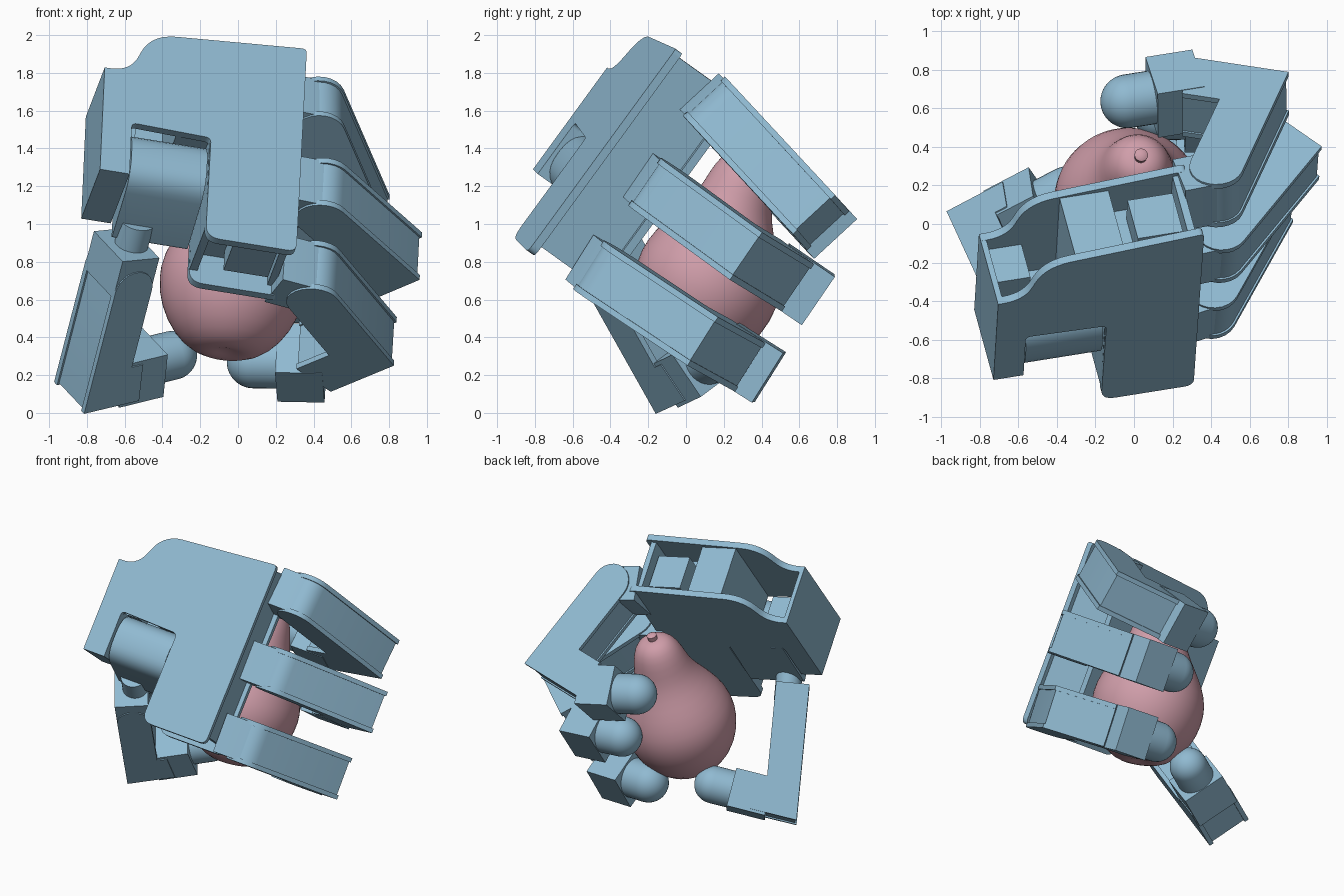
import bpy, bmesh, math
from mathutils import Vector, Matrix

cube = bpy.data.objects.get("Cube")
if cube:
    bpy.data.objects.remove(cube)


def material(name, rgb):
    m = bpy.data.materials.new(name)
    m.use_nodes = True
    m.diffuse_color = (*rgb, 1)
    m.node_tree.nodes["Principled BSDF"].inputs["Base Color"].default_value = (*rgb, 1)
    return m


BLUE = material("steel blue", (0.28, 0.49, 0.64))
PINK = material("dusty pink", (0.63, 0.34, 0.40))
made = []


def finish(name, bm, frame, mat):
    bmesh.ops.recalc_face_normals(bm, faces=bm.faces)
    me = bpy.data.meshes.new(name)
    bm.to_mesh(me)
    bm.free()
    me.materials.append(mat)
    ob = bpy.data.objects.new(name, me)
    ob.matrix_world = frame
    bpy.context.collection.objects.link(ob)
    made.append(ob)
    return ob


def frame_of(origin, x, y, z):
    m = Matrix((x, y, z)).transposed().to_4x4()
    m.translation = origin
    return m


def prism(name, pts, lo, hi, frame):
    """Outline in the frame's xy plane, extruded along its z."""
    bm = bmesh.new()
    face = bm.faces.new([bm.verts.new((x, y, lo)) for x, y in pts])
    new = bmesh.ops.extrude_face_region(bm, geom=[face])["geom"]
    bmesh.ops.translate(bm, vec=(0, 0, hi - lo),
                        verts=[v for v in new if isinstance(v, bmesh.types.BMVert)])
    return finish(name, bm, frame, BLUE)


def box(name, x0, x1, y0, y1, z0, z1, frame):
    return prism(name, [(x0, y0), (x1, y0), (x1, y1), (x0, y1)], z0, z1, frame)


def rounded(corners):
    """Fillet each (x, y, radius) corner of an outline."""
    out = []
    for i, (x, y, r) in enumerate(corners):
        p = Vector((x, y))
        if not r:
            out.append(p)
            continue
        a = p + (Vector(corners[i - 1][:2]) - p).normalized() * r
        b = p + (Vector(corners[(i + 1) % len(corners)][:2]) - p).normalized() * r
        for k in range(8):
            t = k / 7
            out.append(a * (1 - t) ** 2 + p * 2 * t * (1 - t) + b * t * t)
    return out


def lathe(name, base, axis, profile, mat=BLUE):
    """Revolve (distance, radius) pairs about an axis."""
    bm = bmesh.new()
    vs = [bm.verts.new((r, 0, s)) for s, r in profile]
    es = [bm.edges.new(e) for e in zip(vs, vs[1:])]
    bmesh.ops.spin(bm, geom=vs + es, cent=(0, 0, 0), axis=(0, 0, 1),
                   angle=math.tau, steps=32, use_duplicate=False)
    bmesh.ops.remove_doubles(bm, verts=bm.verts, dist=0.0005)
    frame = Vector(axis).to_track_quat('Z', 'Y').to_matrix().to_4x4()
    frame.translation = base
    return finish(name, bm, frame, mat)


def bar_outline(path, h):
    """Bar of half thickness h along a path: round start, mitred bends, flat end."""
    path = [Vector(p) for p in path]
    dirs = [(b - a).normalized() for a, b in zip(path, path[1:])]
    norms = [Vector((-d.y, d.x)) for d in dirs]
    d, n = dirs[0], norms[0]
    arc = [math.pi * k / 12 for k in range(13)]
    start = [path[0] - d * h * math.sin(a) + n * h * math.cos(a) for a in arc]
    offsets = []
    for i in range(1, len(path)):
        m = (norms[i - 1] + norms[min(i, len(norms) - 1)]).normalized()
        offsets.append(m * h / m.dot(norms[i - 1]))
    right = [p - o for p, o in zip(path[1:], offsets)]
    left = [p + o for p, o in zip(path[1:], offsets)]
    return start + right + left[::-1]


def link(name, path, frame, half=0.14, h=0.13):
    """Bar with thin, slightly larger cheek plates on both sides."""
    prism(name, bar_outline(path, h), -half, half, frame)
    for side, s in (("upper", 1), ("lower", -1)):
        prism(f"{name}_{side}_cheek", bar_outline(path, h + 0.01),
              s * (half - 0.02), s * (half + 0.012), frame)


def fingertip(name, q, angle, frame, h=0.14, length=0.25):
    """Square socket and a domed pad whose dome centre is q, pointing along angle."""
    d = Vector((math.cos(math.radians(angle)), math.sin(math.radians(angle))))
    n = Vector((-d.y, d.x)) * (h + 0.005)
    e = Vector(q) - d * 0.13
    p = e - d * length
    prism(name + "_socket", [p - n, e - n, e + n, p + n], -0.155, 0.155, frame)
    dome = [(0.13 + h * math.sin(a), h * math.cos(a))
            for a in (math.pi / 2 * k / 10 for k in range(11))]
    lathe(name + "_pad", frame @ e.to_3d(), frame.to_3x3() @ d.to_3d(),
          [(-0.02, 0), (-0.02, h)] + dome)


# Hand frame: A along the fingers, B across the knuckles, N out of the back
A = Vector((0.975, 0.155, -0.157)).normalized()
B = Vector((0.035, 0.588, 0.808))
B = (B - A * B.dot(A)).normalized()
N = A.cross(B)
O = Vector((-0.73, -0.81, 1.29))
palm = frame_of(O, A, B, N)

# Palm shell: two matching plates with a thumb notch
outline = rounded([(0, 0, 0), (.16, 0, 0), (.16, .335, .03), (.59, .32, .03),
                   (.585, -.33, .08), (1.078, -.33, .05), (1.085, 1.0, .03),
                   (.24, .93, .14), (.14, .67, .11), (0, .667, 0)])
prism("back_plate", outline, -0.045, 0, palm)
prism("palm_plate", outline, -0.46, -0.415, palm)
box("wrist_wall", 0, 0.03, 0, 0.667, -0.46, 0, palm)
box("wrist_floor", 0, 0.16, 0, 0.04, -0.44, -0.02, palm)
box("wrist_block", 0.02, 0.22, 0.34, 0.58, -0.44, -0.2, palm)
box("notch_side_wall", 0.13, 0.16, 0, 0.335, -0.44, -0.02, palm)
box("notch_lobe_wall", 0.587, 0.63, -0.25, 0.33, -0.44, -0.02, palm)
box("palm_spacer", 0.41, 0.67, 0.33, 0.935, -0.44, -0.02, palm)
box("palm_core", 0.62, 1.03, -0.14, 0.74, -0.43, -0.03, palm)
box("knuckle_wall", 1.01, 1.05, -0.27, 0.97, -0.42, -0.04, palm)
for name, lo, hi in (("upper", 0.74, 0.9), ("lower", -0.26, -0.14)):
    box(name + "_motor", 0.76, 1.0, lo, hi, -0.36, -0.11, palm)

# Fingers: base height, splay, knuckle, elbow, distal joint, tip and its direction
fingers = {
    "top_finger": (0.87, -0.2, (1.24, .38), (1.567, .937), (1.25, 1.09), (.935, 1.13), 180),
    "middle_finger": (0.34, 0.03, (1.28, .385), (1.714, .80), (1.475, 1.10), (1.15, 1.25), 170),
    "bottom_finger": (-0.19, 0.07, (1.26, .41), (1.631, .893), (1.43, 1.16), (1.128, 1.313), 165),
}
for name, (v, splay, knuckle, elbow, distal, tip, angle) in fingers.items():
    pivot = Matrix.Translation((0, 0.33, 0))
    f = (frame_of(O + B * v, A, -N, B) @ pivot
         @ Matrix.Rotation(splay, 4, 'X') @ pivot.inverted())
    prism(name + "_base", bar_outline([knuckle, (1.04, 0.37)], 0.125), -0.14, 0.14, f)
    link(name + "_hook", [knuckle, elbow, distal], f)
    fingertip(name + "_tip", tip, angle, f)

# Thumb: rounded roll housing in the notch, neck, bent link and tip
housing = rounded([(.33, -.46, 0), (.33, -.02, .165), (.01, -.02, .13), (-.09, -.47, .02)])
prism("thumb_housing", housing, 0.17, 0.58, frame_of(O, B, N, A))
L = Vector((-0.22, 0.478, -0.85)).normalized()
T = Vector((0.843, 0.532, 0.082))
T = (T - L * T.dot(L)).normalized()
thumb = frame_of(Vector((-0.736, -0.048, 0.23)) + (L - T) * 0.03, L, T, L.cross(T))
lathe("thumb_neck", thumb @ Vector((-0.95, 0.03, 0)), L,
      [(0, 0), (0, 0.09), (0.25, 0.09), (0.25, 0)])
box("thumb_head", -0.81, -0.58, -0.115, 0.115, -0.155, 0.155, thumb)
link("thumb_hook", [(-0.62, 0), (0, 0), (-0.03, 0.2)], thumb, half=0.15, h=0.105)
fingertip("thumb_tip", (-0.075, 0.48), 99, thumb, h=0.13, length=0.27)

# Pear with its stem
axis = Vector((0.088, 0.323, 0.942)).normalized()
centre = Vector((-0.03, 0.11, 0.68))
body = lathe("pear", centre, axis,
             [(-.37, 0), (-.375, .05), (-.39, .10), (-.37, .19), (-.28, .295),
              (-.14, .37), (0, .395), (.12, .38), (.25, .32), (.36, .25),
              (.47, .20), (.58, .18), (.68, .145), (.73, .09), (.74, .03), (.73, 0)], PINK)
sub = body.modifiers.new("smooth", 'SUBSURF')
sub.levels = sub.render_levels = 1
lathe("pear_stem", centre, axis, [(.71, 0), (.71, .03), (.77, .035), (.78, .02), (.78, 0)], PINK)

bpy.ops.object.select_all(action='DESELECT')
for ob in made:
    ob.select_set(True)
bpy.context.view_layer.objects.active = body
bpy.ops.object.shade_smooth_by_angle(angle=math.radians(35))
